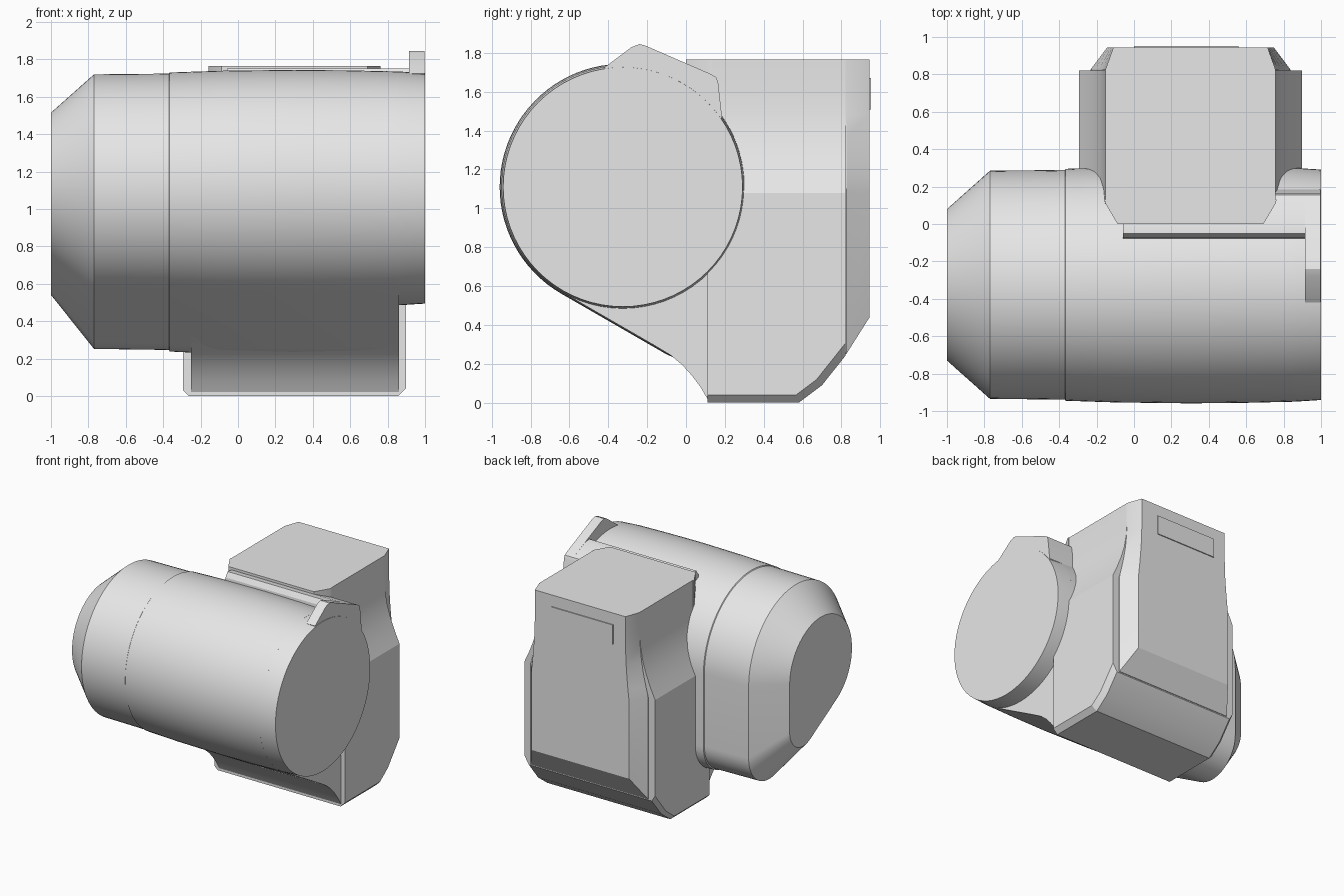
import bpy, bmesh
from math import sin, cos, radians
from mathutils import Vector

cube = bpy.data.objects.get("Cube")
if cube:
    bpy.data.objects.remove(cube, do_unlink=True)

grey = bpy.data.materials.new("light grey")
grey.use_nodes = True
grey.diffuse_color = (0.8, 0.8, 0.8, 1)
grey.node_tree.nodes["Principled BSDF"].inputs["Base Color"].default_value = (0.8, 0.8, 0.8, 1)


def loft(name, rings, cuts=()):
    """Skin a row of matching rings, cap the ends, then slice off planes."""
    bm = bmesh.new()
    rows = [[bm.verts.new(p) for p in ring] for ring in rings]
    n = len(rows[0])
    for a, b in zip(rows, rows[1:]):
        for i in range(n):
            j = (i + 1) % n
            bm.faces.new((a[i], a[j], b[j], b[i]))
    bm.faces.new(rows[0])
    bm.faces.new(rows[-1])
    for point, normal in cuts:
        cut = bmesh.ops.bisect_plane(
            bm, geom=bm.verts[:] + bm.edges[:] + bm.faces[:], dist=1e-5,
            plane_co=point, plane_no=normal, clear_outer=True)
        edges = [e for e in cut["geom_cut"]
                 if isinstance(e, bmesh.types.BMEdge) and e.is_boundary]
        bmesh.ops.holes_fill(bm, edges=edges, sides=0)
    bmesh.ops.recalc_face_normals(bm, faces=bm.faces)
    mesh = bpy.data.meshes.new(name)
    bm.to_mesh(mesh)
    bm.free()
    mesh.materials.append(grey)
    ob = bpy.data.objects.new(name, mesh)
    bpy.context.collection.objects.link(ob)
    bpy.ops.object.select_all(action="DESELECT")
    ob.select_set(True)
    bpy.context.view_layer.objects.active = ob
    bpy.ops.object.shade_smooth_by_angle(angle=radians(22))
    return ob


def prism_x(name, profile, x0, x1):
    return loft(name, [[(x, y, z) for y, z in profile] for x in (x0, x1)])


def arc(cy, cz, r, start, end, steps):
    angles = [radians(start + (end - start) * i / steps) for i in range(steps + 1)]
    return [(cy + r * cos(a), cz + r * sin(a)) for a in angles]


AXIS_Y, AXIS_Z = -0.325, 1.11


def section(x, r, unit):
    return [(x, AXIS_Y + r * y, AXIS_Z + r * z) for y, z in unit]


# Main barrel: round with a drooping lower back corner, tapered at one end
droop = arc(0, 0, 1, 0, 240, 60) + arc(0.557, -0.964, 0.443, 240, 360, 20)
stations = [(-1, 0.405), (-0.77, 0.61), (-0.37, 0.614), (-0.365, 0.62),
            (-0.1, 0.629), (0.3, 0.634), (0.6, 0.631), (0.86, 0.625)]
loft("barrel", [section(x, r, droop) for x, r in stations])

# Round end of the barrel
circle = arc(0, 0, 1, 0, 355, 71)
loft("barrel_end", [section(x, r, circle)
                    for x, r in ((0.6, 0.63), (0.86, 0.625), (1, 0.616))])

# Gearbox housing: wide below, sweeping in to a narrow top
MID = 0.297


def outline(y, low, top, bottom):
    sweep = [(0, 1.08), (0.3, 1.17), (0.58, 1.27), (0.8, 1.37), (0.94, 1.48), (1, 1.6)]
    right = [(low, bottom)] + [(low + (top - low) * t, z) for t, z in sweep] + [(top, 1.765)]
    return ([(MID + w + 0.005, y, z) for w, z in right]
            + [(MID - w + 0.005, y, z) for w, z in reversed(right)])


HALF = 0.595
planes = [((0, 0.58, 0), Vector((0, 0.6, -0.8))),
          ((0, 0.70, 0.09), Vector((0, 0.78, -0.62)))]
cuts = list(planes)
for side in (-1, 1):
    for point, normal in [((0, 0, 0), Vector((0, 0, -1)))] + planes:
        corner = (MID + side * (HALF - 0.035), point[1], point[2])
        cuts.append((corner, (normal + Vector((side, 0, 0))).normalized()))
loft("housing", [outline(0.11, HALF, 0.455, 0), outline(0.82, HALF, 0.455, 0)], cuts)

# Rear cover with sloping edges
loft("rear_cover", [outline(0.80, 0.535, 0.455, 0.25), outline(0.825, 0.535, 0.455, 0.25),
                    outline(0.945, 0.445, 0.412, 0.44)])

# Upper neck with chamfered front corners
neck = [(0.46, 0.13), (0.455, 0.11), (0.39, 0), (-0.39, 0), (-0.455, 0.11), (-0.46, 0.13)]
loft("upper_neck", [[(MID + 0.005 + x, y, z) for x, y in neck] for z in (0.9, 1.765)])

# Lower neck blending the barrel into the foot
flare = [(0.13, 0.02), (0.11, 0.02), (0.075, 0.08), (0.03, 0.14), (-0.02, 0.195),
         (-0.08, 0.245), (-0.18, 0.305), (-0.33, 0.40), (-0.33, 1.1), (0.13, 1.1)]
prism_x("lower_neck", flare, -0.25, 0.86)

# Bracket fin and its shelf on the barrel
shared = [(0.13, 1.69), (0.155, 1.675), (0.165, 1.65), (0.185, 1.47), (0.1, 1.35)]
fin = [(-0.2, 1.3), (-0.42, 1.725), (-0.28, 1.83), (-0.24, 1.845), (-0.21, 1.838)]
prism_x("bracket_fin", fin + shared, 0.915, 0.996)
prism_x("bracket_shelf", [(-0.1, 1.5), (-0.075, 1.71), (-0.05, 1.75), (0, 1.745)] + shared,
        -0.06, 0.92)

# Blank plate on the rear cover
prism_x("rear_plate", [(0.94, 1.51), (0.953, 1.51), (0.953, 1.67), (0.94, 1.67)], 0, 0.56)
